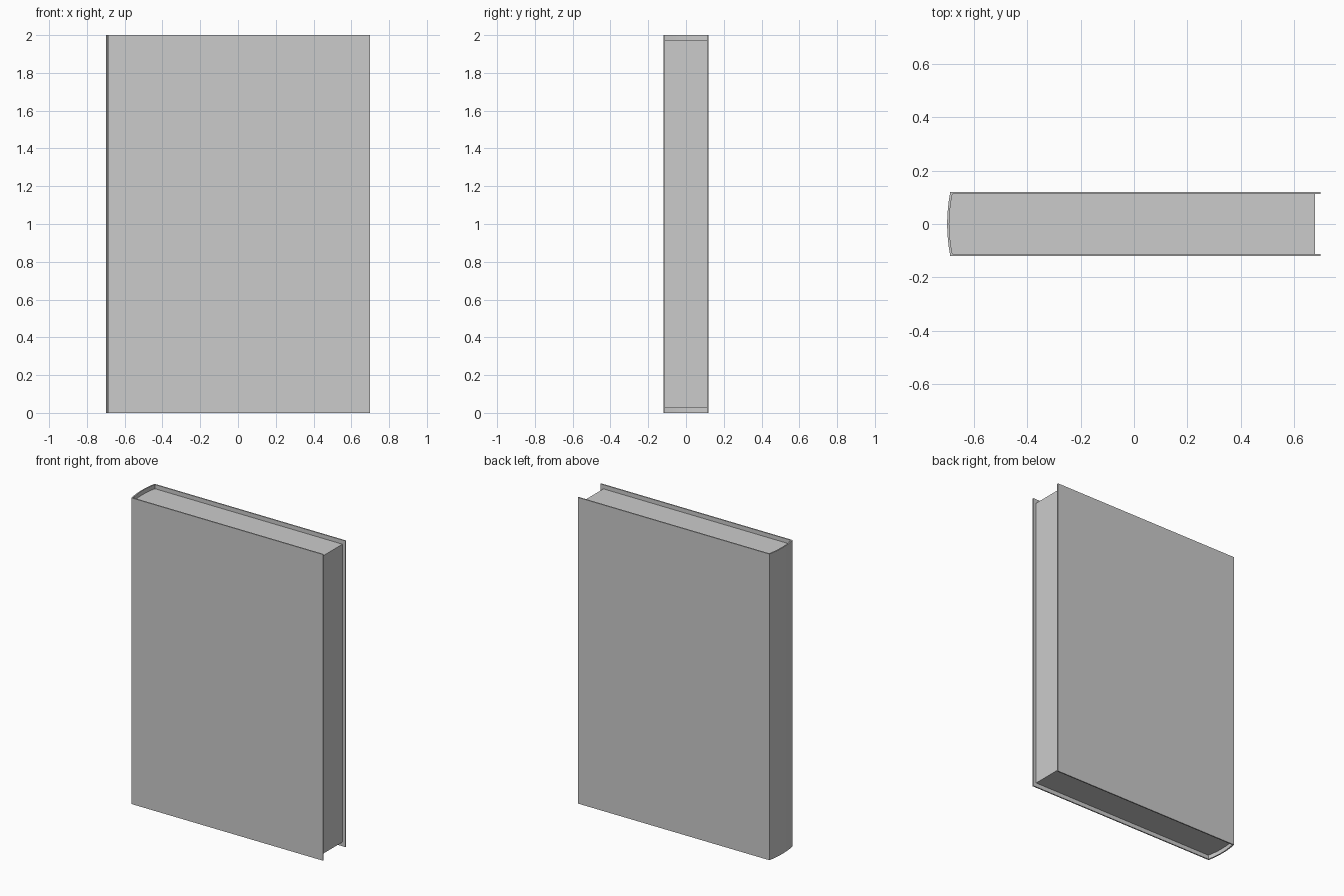
import bpy, bmesh

if "Cube" in bpy.data.objects:
    bpy.data.objects.remove(bpy.data.objects["Cube"])

HALF_T = 0.12     # half thickness of the closed book
BOARD = 0.008     # cover thickness
X_FORE = 0.698    # open edge of the cover
X_HINGE = -0.687  # where the spine curve starts
BULGE = 0.012     # depth of the rounded spine
SEGS = 6


def spine_arc(half, x_hinge):
    """Shallow rounded spine from +y to -y."""
    pts = []
    for i in range(SEGS + 1):
        t = 1 - 2 * i / SEGS
        pts.append((x_hinge - BULGE * (1 - t * t), half * t))
    return pts


def extrude_profile(name, pts, z0, z1):
    bm = bmesh.new()
    face = bm.faces.new([bm.verts.new((x, y, z0)) for x, y in pts])
    new = bmesh.ops.extrude_face_region(bm, geom=[face])["geom"]
    verts = [v for v in new if isinstance(v, bmesh.types.BMVert)]
    bmesh.ops.translate(bm, verts=verts, vec=(0, 0, z1 - z0))
    bmesh.ops.recalc_face_normals(bm, faces=bm.faces)
    mesh = bpy.data.meshes.new(name)
    bm.to_mesh(mesh)
    bm.free()
    obj = bpy.data.objects.new(name, mesh)
    bpy.context.collection.objects.link(obj)
    return obj


inner = HALF_T - BOARD
outer_arc = spine_arc(HALF_T, X_HINGE)
inner_arc = spine_arc(inner, X_HINGE + BOARD)

# cover: two boards joined by the rounded spine
cover = ([(X_FORE, HALF_T)] + outer_arc + [(X_FORE, -HALF_T), (X_FORE, -inner)]
         + inner_arc[::-1] + [(X_FORE, inner)])
extrude_profile("cover", cover, 0.0, 2.0)

# page block: recessed at top, bottom and fore edge
pages = [(0.676, inner)] + inner_arc + [(0.676, -inner)]
extrude_profile("pages", pages, 0.027, 1.973)

# soften only the spine curve
for obj in bpy.context.collection.objects:
    obj.select_set(True)
    bpy.context.view_layer.objects.active = obj
bpy.ops.object.shade_smooth_by_angle(angle=0.4)
